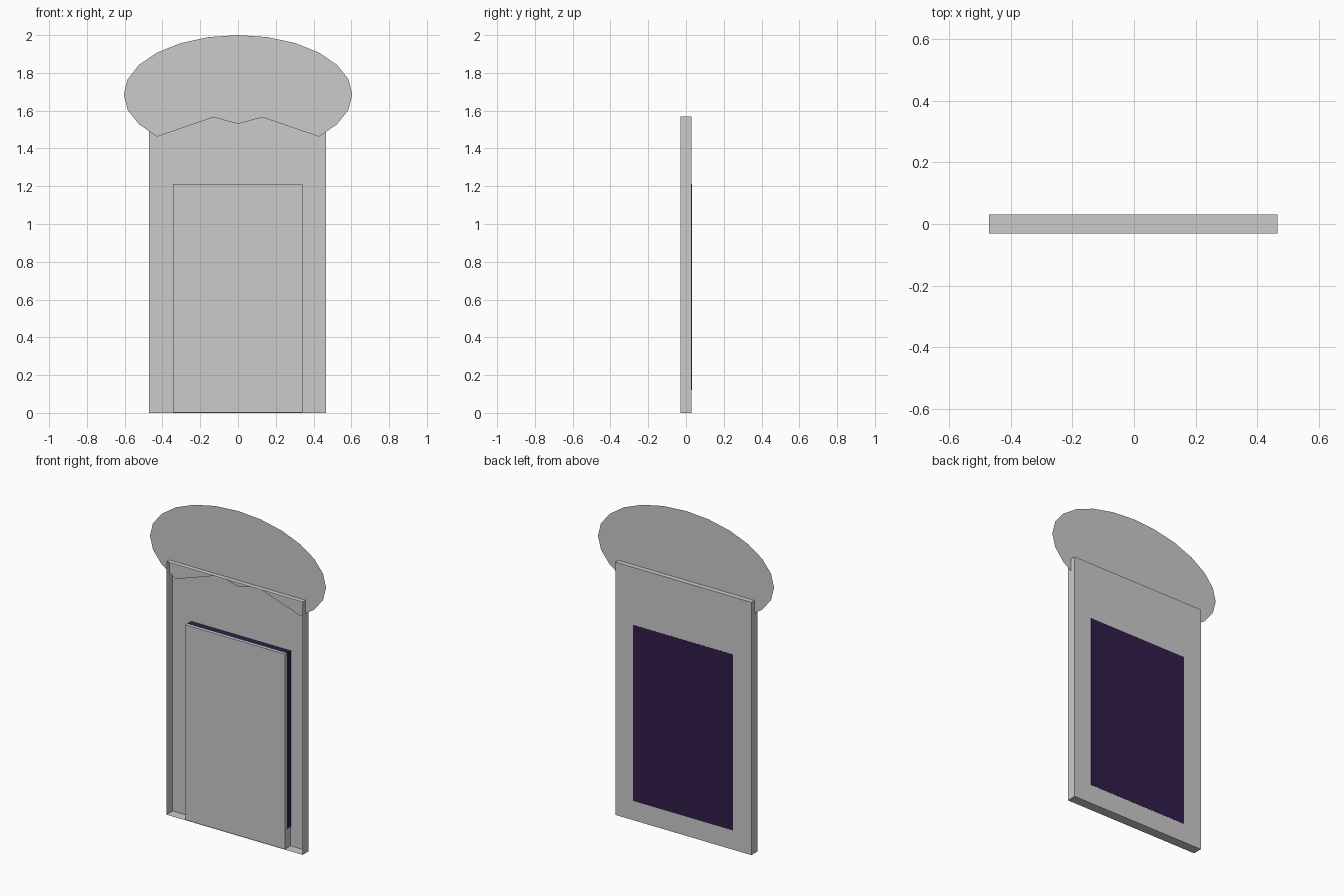
import bpy, bmesh, math

if "Cube" in bpy.data.objects:
    bpy.data.objects.remove(bpy.data.objects["Cube"])


def finish(name, bm, mat=None):
    mesh = bpy.data.meshes.new(name)
    bm.to_mesh(mesh)
    bm.free()
    obj = bpy.data.objects.new(name, mesh)
    bpy.context.collection.objects.link(obj)
    if mat:
        mesh.materials.append(mat)
    return obj


def box(name, x, y, z, mat=None, open_front=False):
    """Axis-aligned box from (min, max) pairs, optionally without its front face."""
    bm = bmesh.new()
    bmesh.ops.create_cube(bm, size=1)
    for v in bm.verts:
        v.co = [r[0] if c < 0 else r[1] for c, r in zip(v.co, (x, y, z))]
    bm.normal_update()
    if open_front:
        front = [f for f in bm.faces if f.normal.y < -0.9]
        bmesh.ops.delete(bm, geom=front, context='FACES_ONLY')
    return finish(name, bm, mat)


purple = bpy.data.materials.new("dark_purple")
purple.diffuse_color = (0.03, 0.013, 0.07, 1)
purple.use_nodes = True
purple.node_tree.nodes["Principled BSDF"].inputs["Base Color"].default_value = purple.diffuse_color

# Shallow wall tray, open towards the front
box("wall_frame", (-0.47, 0.465), (-0.03, 0.03), (0, 1.57), open_front=True)

# Door leaf, its dark backing block and the grey sill below the block
door_x = (-0.343, 0.342)
box("door_front", door_x, (-0.027, -0.01), (0.001, 1.212))
box("door_backing", door_x, (-0.01, 0.031), (0.12, 1.212), purple)
box("door_sill", door_x, (-0.01, 0.029), (0.001, 0.12))

# Flat oval sign: 24-sided ellipse with a zigzag lower edge
points = []
for i in range(-9, 10):
    a = math.radians(15 * i)
    points.append((0.605 * math.sin(a), 1.685 + 0.315 * math.cos(a)))
points += [(0.13, 1.565), (0, 1.53), (-0.13, 1.565)]
bm = bmesh.new()
face = bm.faces.new([bm.verts.new((x, 0, z)) for x, z in points])
face.normal_update()
if face.normal.y > 0:
    face.normal_flip()
bmesh.ops.triangulate(bm, faces=[face])
finish("oval_sign", bm)
